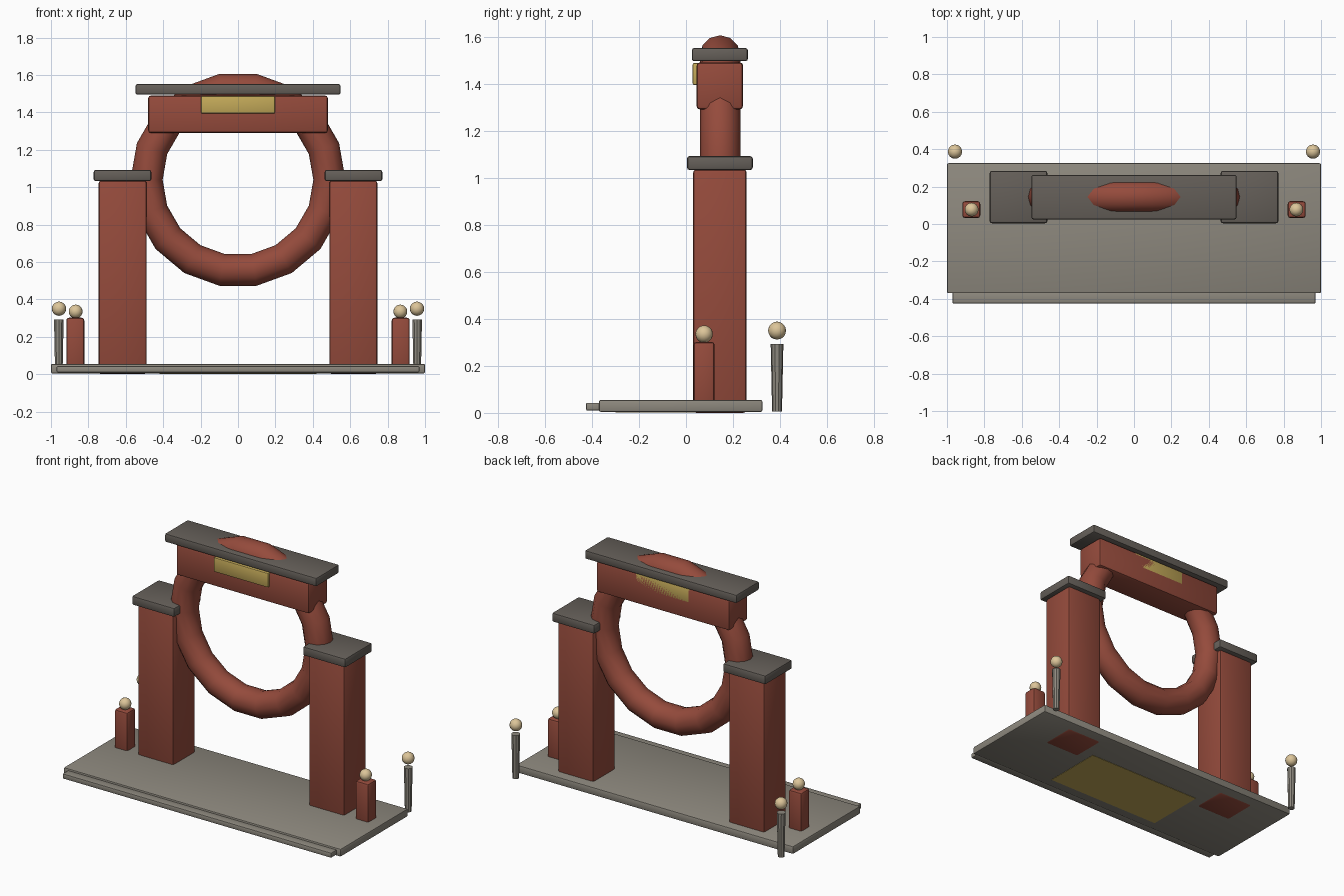
import bpy
import math

if "Cube" in bpy.data.objects:
    bpy.data.objects.remove(bpy.data.objects["Cube"])


def material(name, rgb):
    m = bpy.data.materials.new(name)
    m.diffuse_color = (*rgb, 1)
    m.use_nodes = True
    m.node_tree.nodes["Principled BSDF"].inputs["Base Color"].default_value = m.diffuse_color
    return m


RED = material("red_lacquer", (0.30, 0.07, 0.045))
STONE = material("stone", (0.27, 0.25, 0.21))
DARK = material("dark_stone", (0.13, 0.115, 0.10))
GOLD = material("gold", (0.55, 0.40, 0.10))
GLOW = material("lamp", (0.72, 0.56, 0.32))


def finish(name, mat, bevel=0):
    ob = bpy.context.object
    ob.name = name
    ob.data.materials.append(mat)
    if bevel:
        b = ob.modifiers.new("soft_edges", 'BEVEL')
        b.width = bevel
        b.segments = 2
        bpy.ops.object.modifier_apply(modifier=b.name)
    bpy.ops.object.shade_smooth_by_angle(angle=math.radians(35))
    return ob


def box(name, mat, x, y, z, bevel=0.01):
    bpy.ops.mesh.primitive_cube_add(size=1)
    ob = bpy.context.object
    ob.location = [(a + b) / 2 for a, b in (x, y, z)]
    ob.scale = [b - a for a, b in (x, y, z)]
    bpy.ops.object.transform_apply(location=False, rotation=False, scale=True)
    return finish(name, mat, bevel)


def ball(name, loc, r):
    bpy.ops.mesh.primitive_uv_sphere_add(segments=16, ring_count=10, radius=r, location=loc)
    finish(name, GLOW)


# Platform, front step and inlay set in the underside
box("platform", STONE, (-1, 1), (-0.37, 0.325), (0.004, 0.055), 0.008)
box("front_step", STONE, (-0.97, 0.97), (-0.425, -0.36), (0.01, 0.043), 0.006)
box("platform_inlay", GOLD, (-0.42, 0.42), (-0.30, 0.10), (0.002, 0.03), 0)

# Ring between the pillars
bpy.ops.mesh.primitive_torus_add(location=(0, 0.145, 1.039), rotation=(math.pi / 2, 0, 0),
                                 major_segments=18, minor_segments=12,
                                 major_radius=0.489, minor_radius=0.086)
finish("ring", RED)

# Lintel, roof slab and plaque
box("lintel", RED, (-0.48, 0.48), (0.045, 0.242), (1.29, 1.49), 0.014)
box("roof_slab", DARK, (-0.548, 0.548), (0.025, 0.263), (1.495, 1.551))
box("plaque", GOLD, (-0.197, 0.197), (0.028, 0.242), (1.393, 1.488), 0.008)

# Pillars, caps and lamp posts on both sides
for side, s in (("left", -1), ("right", 1)):
    def span(a, b):
        return tuple(sorted((s * a, s * b)))
    box(f"pillar_{side}", RED, span(0.488, 0.745), (0.03, 0.258), (0, 1.035), 0.014)
    box(f"pillar_cap_{side}", DARK, span(0.463, 0.772), (0.004, 0.284), (1.032, 1.092), 0.012)
    box(f"short_post_{side}", RED, span(0.822, 0.918), (0.032, 0.122), (0.02, 0.302), 0.014)
    ball(f"short_post_lamp_{side}", (s * 0.868, 0.077, 0.335), 0.037)
    bpy.ops.mesh.primitive_cone_add(vertices=10, radius1=0.021, radius2=0.027, depth=0.287,
                                    location=(s * 0.958, 0.387, 0.1485))
    finish(f"rear_post_{side}", STONE)
    ball(f"rear_post_lamp_{side}", (s * 0.957, 0.387, 0.35), 0.038)
